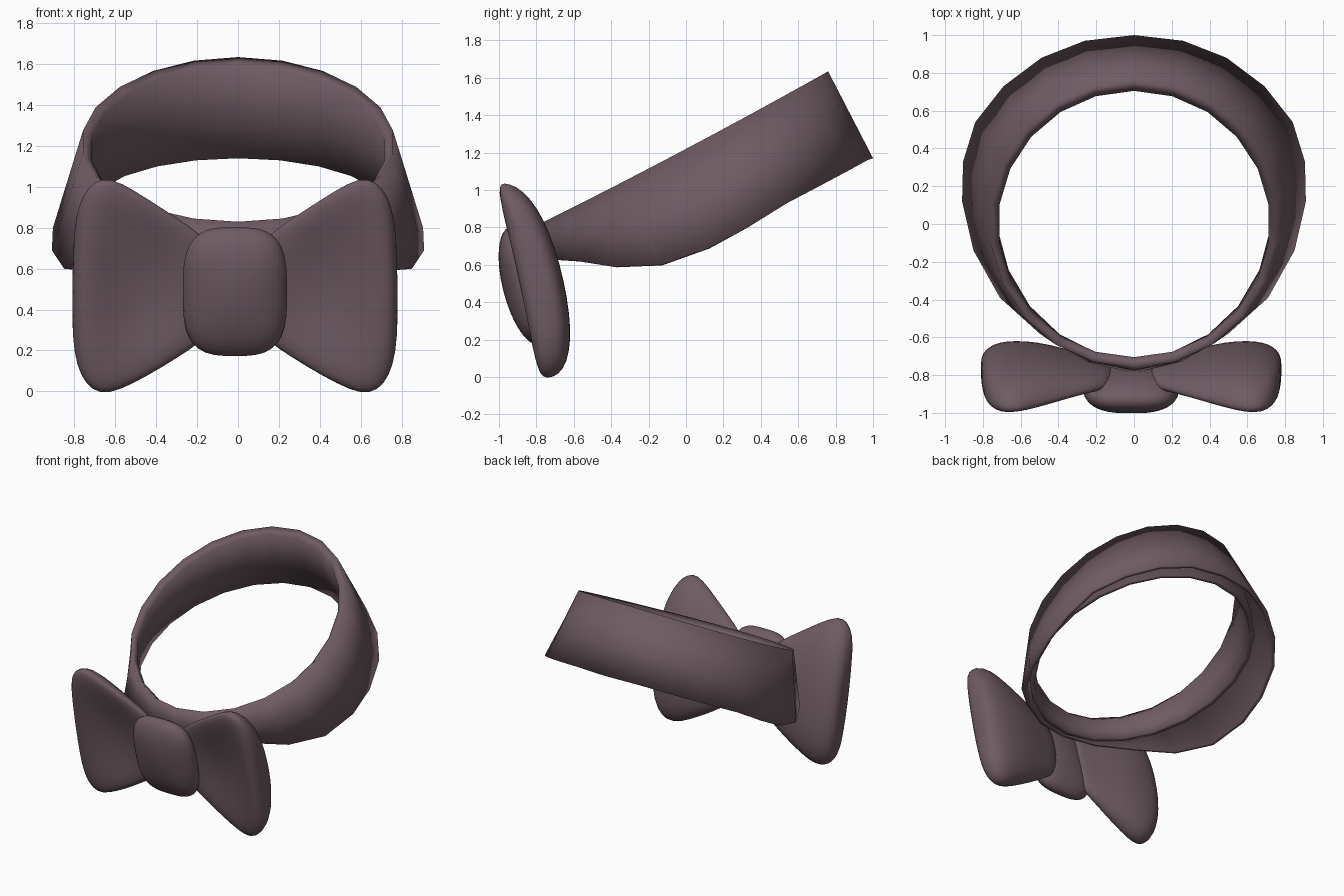
import bpy, bmesh
from math import sin, cos, pi, copysign
from mathutils import Matrix

if "Cube" in bpy.data.objects:
    bpy.data.objects.remove(bpy.data.objects["Cube"])

mat = bpy.data.materials.new("mauve_cloth")
mat.diffuse_color = (0.16, 0.105, 0.126, 1)
mat.use_nodes = True
mat.node_tree.nodes["Principled BSDF"].inputs["Base Color"].default_value = mat.diffuse_color


def finish(bm, name, levels=0):
    bmesh.ops.recalc_face_normals(bm, faces=bm.faces)
    me = bpy.data.meshes.new(name)
    bm.to_mesh(me)
    bm.free()
    ob = bpy.data.objects.new(name, me)
    bpy.context.collection.objects.link(ob)
    me.materials.append(mat)
    bpy.ops.object.select_all(action='DESELECT')
    ob.select_set(True)
    bpy.context.view_layer.objects.active = ob
    bpy.ops.object.shade_smooth_by_angle(angle=pi)
    if levels:
        sub = ob.modifiers.new("subsurf", 'SUBSURF')
        sub.levels = sub.render_levels = levels
    return ob


def loft(rings, closed):
    bm = bmesh.new()
    vs = [[bm.verts.new(p) for p in r] for r in rings]
    n, m = len(vs), len(vs[0])
    for i in range(n if closed else n - 1):
        a, b = vs[i], vs[(i + 1) % n]
        for j in range(m):
            k = (j + 1) % m
            bm.faces.new((a[j], a[k], b[k], b[j]))
    if not closed:
        bm.faces.new(vs[0])
        bm.faces.new(vs[-1])
    return bm


# Folded collar: upright inner band plus a flap that flares at the back and sides
flap = [(0, 1.0, 1.17), (.26, .97, 1.16), (.49, .88, 1.11), (.69, .73, 1.03),
        (.84, .54, .93), (.905, .33, .80), (.91, .12, .69), (.85, -.14, .60),
        (.71, -.39, .59), (.50, -.58, .62), (.25, -.73, .63), (0, -.79, .64)]
N = 22
rings = []
for i in range(N):
    t = 2 * pi * i / N
    s, c = sin(t), cos(t)
    fx, fy, fz = flap[min(i, N - i)]
    fx = copysign(fx, s)
    top = (.765 * s, .76 * c, 1.22 + .4025 * c + .012 * c * c)
    rim = (.72 * s, .705 * c, top[2] - .04)
    bot = (.73 * s, .09 + .80 * c, .89 + .25 * c)
    bot_out = (bot[0] + .035 * s, bot[1] + .035 * c, bot[2])
    flap_in = (fx - .03 * s, fy - .03 * c, fz - .003)
    fold = [.75 * a + .125 * b + .125 * d for a, b, d in zip(top, flap_in, bot_out)]
    fold[0] -= .012 * s
    fold[1] -= .012 * c
    mid = tuple((a + b) / 2 for a, b in zip(top, (fx, fy, fz)))
    imid = tuple((a + b) / 2 for a, b in zip(rim, bot))
    rings.append([top, mid, (fx, fy, fz), flap_in, fold, bot_out, bot, imid, rim])
finish(loft(rings, True), "collar")

# Bow wings: puffy lofts leaning forward at the top, dented at the front
# x, z top, z bottom, y of axis, front rim, front dent, back bulge
stations = [(.08, .70, .30, -.80, .04, 0, .05), (.22, .81, .20, -.81, .04, .02, .09),
            (.36, .90, .11, -.83, .045, .07, .15), (.50, .99, .03, -.85, .05, .08, .20),
            (.62, 1.055, -.023, -.86, .06, .06, .213), (.70, 1.035, -.003, -.86, .06, .03, .205),
            (.755, .97, .07, -.845, .055, .01, .17), (.787, .86, .18, -.825, .035, 0, .12),
            (.797, .70, .35, -.80, .01, 0, .06)]
M = 20
CX = -.015
for side, name in ((1, "bow_wing_right"), (-1, "bow_wing_left")):
    rings = []
    for x, zt, zb, yc, rim, dent, back in stations:
        ring = []
        for j in range(M):
            a = 2 * pi * j / M
            s, c = sin(a), cos(a)
            z = (zt + zb) / 2 + (zt - zb) / 2 * copysign(abs(c) ** .9, c)
            d = back * s ** .9 if s > 0 else -rim * abs(s) ** .7 + dent * s ** 4
            xx = x - .03 * max(0, z - .5) * x
            ring.append((CX + side * xx, yc - .22 * (z - .5) + d, z))
        rings.append(ring)
    finish(loft(rings, False), name, 1)

# Knot: rounded block leaning with the bow
bm = bmesh.new()
bmesh.ops.create_cube(bm, size=2)
bmesh.ops.subdivide_edges(bm, edges=bm.edges, cuts=9, use_grid_fill=True)
for v in bm.verts:
    x, y, z = v.co
    r = ((abs(x) ** 3.2 + abs(z) ** 3.2) ** (2 / 3.2) + y * y) ** .5
    v.co = (.255 * x / r, .118 * y / r, .325 * z / r)
bmesh.ops.transform(bm, verts=bm.verts,
                    matrix=Matrix.Translation((CX, -.862, .488)) @ Matrix.Rotation(.25, 4, 'X'))
finish(bm, "bow_knot")
